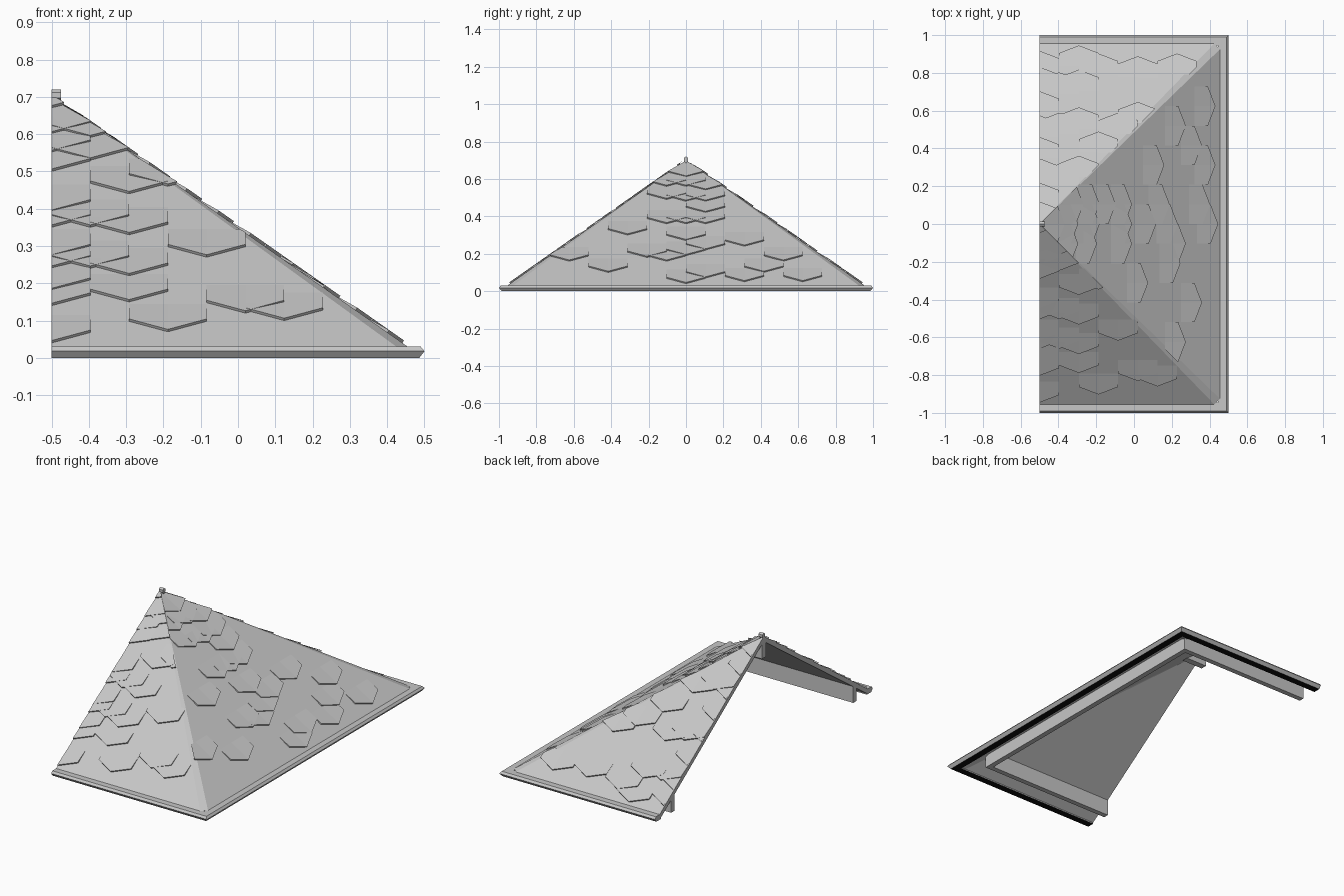
import bpy, bmesh
from mathutils import Vector

cube = bpy.data.objects.get("Cube")
if cube:
    bpy.data.objects.remove(cube)


def material(name, rgb):
    m = bpy.data.materials.new(name)
    m.use_nodes = True
    m.diffuse_color = (*rgb, 1)
    m.node_tree.nodes["Principled BSDF"].inputs["Base Color"].default_value = (*rgb, 1)
    return m


GREY = material("light grey", (0.57, 0.57, 0.57))
BLACK = material("black", (0.004, 0.004, 0.004))


def finish(name, bm, mats=(GREY,), fix_normals=True):
    if fix_normals:
        bmesh.ops.recalc_face_normals(bm, faces=bm.faces)
    mesh = bpy.data.meshes.new(name)
    bm.to_mesh(mesh)
    bm.free()
    for m in mats:
        mesh.materials.append(m)
    obj = bpy.data.objects.new(name, mesh)
    bpy.context.collection.objects.link(obj)
    return obj


def sweep(name, profile, mats=(GREY,), dark_edge=None):
    """Run an (inset, height) profile round the three eaves with mitred corners."""
    bm = bmesh.new()
    rings = []
    for cx, cy in ((0, -1), (1, -1), (1, 1), (0, 1)):
        rings.append([bm.verts.new((0.5 - d if cx else -0.5, cy * (1 - d), z))
                      for d, z in profile])
    n = len(profile)
    for a, b in zip(rings, rings[1:]):
        for i in range(n):
            j = (i + 1) % n
            face = bm.faces.new((a[i], a[j], b[j], b[i]))
            face.material_index = int(i == dark_edge)
    bm.faces.new(rings[0])
    bm.faces.new(rings[-1][::-1])
    return finish(name, bm, mats)


def prism(name, outline, offset):
    """Extrude a planar outline by a vector."""
    bm = bmesh.new()
    face = bm.faces.new([bm.verts.new(p) for p in outline])
    new = bmesh.ops.extrude_face_region(bm, geom=[face])["geom"]
    moved = [v for v in new if isinstance(v, bmesh.types.BMVert)]
    bmesh.ops.translate(bm, verts=moved, vec=offset)
    return finish(name, bm)


# Roof shell: three slopes and two narrow hip facets, open at -x
EAVE, TOP, INSET, CUT, DEPTH = 0.03, 0.70, 0.045, 0.03, 0.03
ex, ey = 0.5 - INSET, 1 - INSET
bm = bmesh.new()
rim = [(-0.5, -ey), (ex - CUT, -ey), (ex, CUT - ey),
       (ex, ey - CUT), (ex - CUT, ey), (-0.5, ey)]
layers = []
for drop in (0, DEPTH):
    apex = bm.verts.new((-0.5, 0, TOP - drop))
    edge = [bm.verts.new((x, y, EAVE - drop)) for x, y in rim]
    for a, b in zip(edge, edge[1:]):
        bm.faces.new((a, b, apex))
    layers.append([apex] + edge)
upper, lower = layers
for i in range(len(upper)):
    j = (i + 1) % len(upper)
    bm.faces.new((upper[i], upper[j], lower[j], lower[i]))
finish("roof_shell", bm)

# Eaves trim with dark underside, and the wall plate set in below
sweep("eaves_trim", [(0, 0.018), (0.01, 0.03), (0.055, 0.03), (0.055, 0), (0.014, 0)],
      (GREY, BLACK), dark_edge=3)
sweep("wall_plate", [(0.15, 0), (0.18, 0), (0.18, 0.1), (0.15, 0.08)])

# Ridge beam stub and ridge cap end at the apex
prism("ridge_beam", [(-0.5, -0.018, 0.575), (-0.35, -0.018, 0.575), (-0.5, -0.018, 0.67)],
      (0, 0.036, 0))
cap = [(0, 0.72), (0.012, 0.712), (0.012, 0.697), (0, 0.685), (-0.012, 0.697), (-0.012, 0.712)]
prism("ridge_cap", [(-0.5, y, z) for y, z in cap], (0.025, 0, 0))

# Raised tiles: column number -> tip heights in hundredths
FRONT = {0: (67, 60, 55, 50, 39, 35, 27, 24, 18, 14, 4), 1: (59, 53, 35, 24),
         2: (44, 33, 22, 15), 3: (46, 7), 4: (27,), 5: (12,), 6: (10,)}
BACK = {0: (62, 55, 46, 38, 30, 21, 12, 6), 1: (48, 29, 14), 2: (45, 27, 13, 4),
        3: (36, 7), 4: (29,), 5: (25, 8), 7: (7,)}
SIDE = {0: (61, 56, 48, 36, 27, 19, 4), 1: (54, 48, 42, 36, 22, 7), -1: (56, 49, 36, 16),
        -2: (18,), 3: (24, 5), -3: (30,), 4: (10,), -4: (10,), 5: (16,), 6: (5,), -6: (16,)}
STEP, RISE, LENGTH, LIFT = 0.104, 0.028, 0.075, 0.008
RUN = ey / (TOP - EAVE)


def tiles(name, columns, origin, along, inward, start, clips):
    bm = bmesh.new()
    slope = inward * RUN + Vector((0, 0, 1))
    normal = along.cross(slope).normalized()
    if normal.z < 0:
        normal.negate()
    for col, heights in columns.items():
        for h in heights:
            base = origin + along * (start + col * STEP) + slope * (h / 100 - EAVE)
            low = [base + along * (k * STEP) + slope * (RISE * abs(k)) for k in (-1, 0, 1)]
            top = [bm.verts.new(base + along * (k * STEP) + slope * LENGTH) for k in (-1, 0, 1)]
            foot = [bm.verts.new(p) for p in low]
            lip = [bm.verts.new(p + normal * LIFT) for p in low]
            for i in (0, 1):
                bm.faces.new((foot[i], foot[i + 1], lip[i + 1], lip[i]))
                bm.faces.new((lip[i], lip[i + 1], top[i + 1], top[i]))
            bm.faces.new((foot[0], lip[0], top[0]))
            bm.faces.new((foot[2], top[2], lip[2]))
    bmesh.ops.recalc_face_normals(bm, faces=bm.faces)
    for face in bm.faces:
        if face.normal.dot(normal) < -0.1:
            face.normal_flip()
    # Trim to the open end and the hips
    for out in clips:
        bmesh.ops.bisect_plane(bm, geom=bm.verts[:] + bm.edges[:] + bm.faces[:],
                               plane_co=(-0.5, 0, 0), plane_no=out, clear_outer=True)
    finish(name, bm, fix_normals=False)


X, Y = Vector((1, 0, 0)), Vector((0, 1, 0))
tiles("front_tiles", FRONT, Vector((0, -ey, EAVE)), X, Y, -0.5, (-X, X + Y))
tiles("back_tiles", BACK, Vector((0, ey, EAVE)), X, -Y, -0.5, (-X, X - Y))
tiles("side_tiles", SIDE, Vector((ex, 0, EAVE)), Y, -X, 0, (-X - Y, Y - X))
